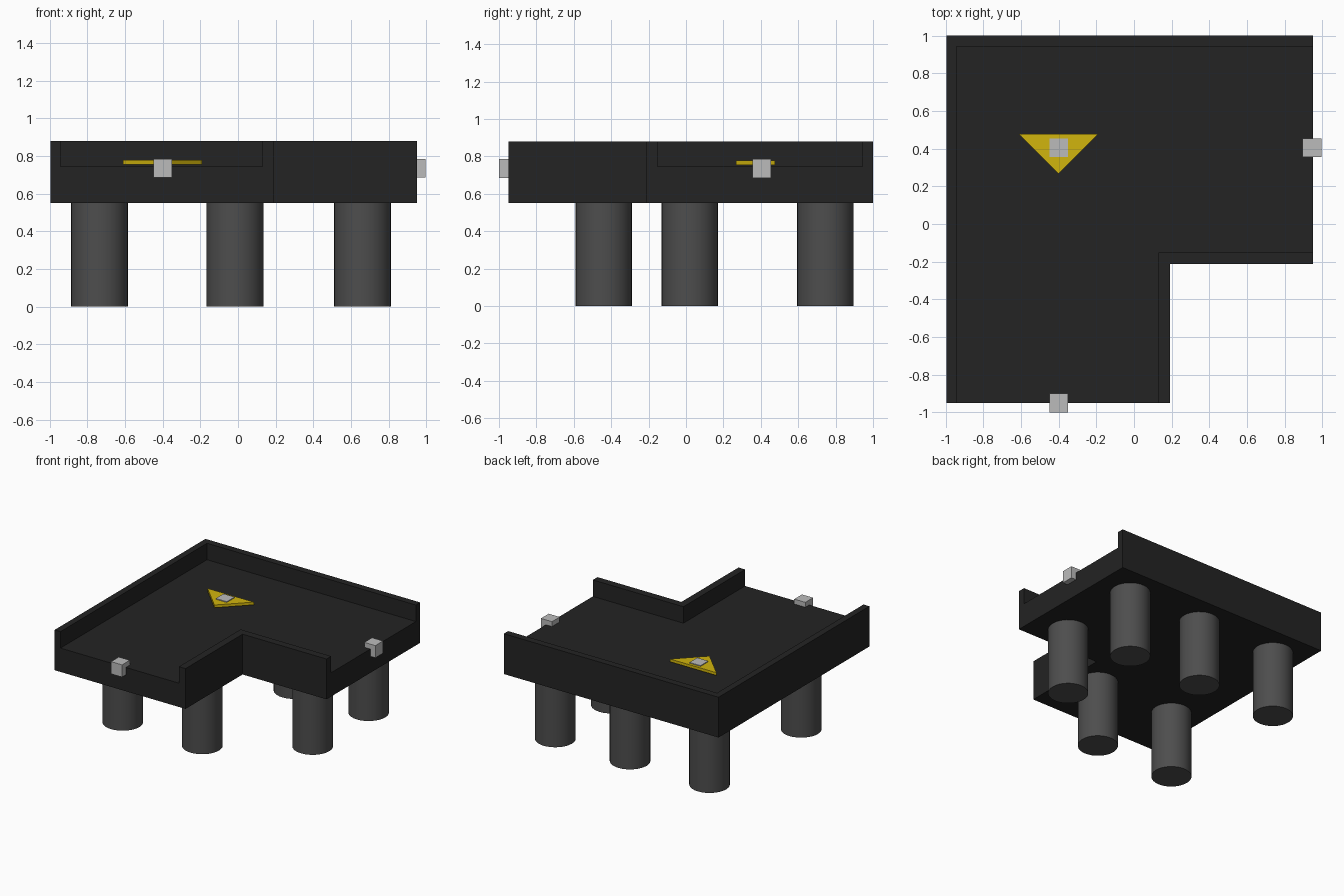
import bpy, bmesh, math

if "Cube" in bpy.data.objects:
    bpy.data.objects.remove(bpy.data.objects["Cube"])


def material(name, rgb):
    m = bpy.data.materials.new(name)
    m.diffuse_color = (*rgb, 1)
    m.use_nodes = True
    m.node_tree.nodes["Principled BSDF"].inputs["Base Color"].default_value = m.diffuse_color
    return m


DARK = material("near black", (0.017, 0.017, 0.017))
GREY = material("dark grey", (0.075, 0.075, 0.075))
YELLOW = material("yellow", (0.64, 0.46, 0.004))
LIGHT = material("light grey", (0.5, 0.5, 0.5))


def prism(name, outline, z0, z1, mat):
    """Extrude a flat outline from z0 up to z1."""
    bm = bmesh.new()
    face = bm.faces.new([bm.verts.new((x, y, z0)) for x, y in outline])
    ext = bmesh.ops.extrude_face_region(bm, geom=[face])
    top = [v for v in ext["geom"] if isinstance(v, bmesh.types.BMVert)]
    bmesh.ops.translate(bm, verts=top, vec=(0, 0, z1 - z0))
    bmesh.ops.recalc_face_normals(bm, faces=bm.faces)
    mesh = bpy.data.meshes.new(name)
    bm.to_mesh(mesh)
    bm.free()
    obj = bpy.data.objects.new(name, mesh)
    bpy.context.collection.objects.link(obj)
    mesh.materials.append(mat)
    return obj


# L-shaped tray, hollowed by a channel that is open at both ends
tray = prism("corner_tray", [(-0.995, -0.95), (0.19, -0.95), (0.19, -0.212),
                             (0.95, -0.212), (0.95, 1), (-0.995, 1)], 0.55, 0.88, DARK)
cutter = prism("channel_cutter", [(-0.942, -1.2), (0.13, -1.2), (0.13, -0.152),
                                  (1.2, -0.152), (1.2, 0.944), (-0.942, 0.944)],
               0.745, 1.2, DARK)
cutter.hide_render = True
mod = tray.modifiers.new("channel", "BOOLEAN")
mod.operation = "DIFFERENCE"
mod.solver = "EXACT"
mod.object = cutter
bpy.context.view_layer.objects.active = tray
bpy.ops.object.modifier_apply(modifier=mod.name)
bpy.data.objects.remove(cutter)

# Round legs following the L
for i, (x, y) in enumerate([(-0.735, 0.745), (-0.015, 0.745), (0.662, 0.745),
                            (0.662, 0.02), (-0.735, -0.44), (-0.015, -0.44)]):
    bpy.ops.mesh.primitive_cylinder_add(vertices=32, radius=0.151, depth=0.56,
                                        location=(x, y, 0.28))
    leg = bpy.context.object
    leg.name = f"leg_{i + 1}"
    leg.data.materials.append(GREY)
    bpy.ops.object.shade_smooth_by_angle(angle=math.radians(40))

# Yellow direction marker on the floor
prism("triangle_marker", [(-0.61, 0.477), (-0.4, 0.267), (-0.19, 0.477)],
      0.755, 0.778, YELLOW)

# Connector cubes at the two open ends and in the marker
for name, x, y in [("front_connector", -0.4, -0.95), ("right_connector", 0.945, 0.405),
                   ("marker_connector", -0.4, 0.405)]:
    bpy.ops.mesh.primitive_cube_add(size=0.1, location=(x, y, 0.735))
    bpy.context.object.name = name
    bpy.context.object.data.materials.append(LIGHT)
